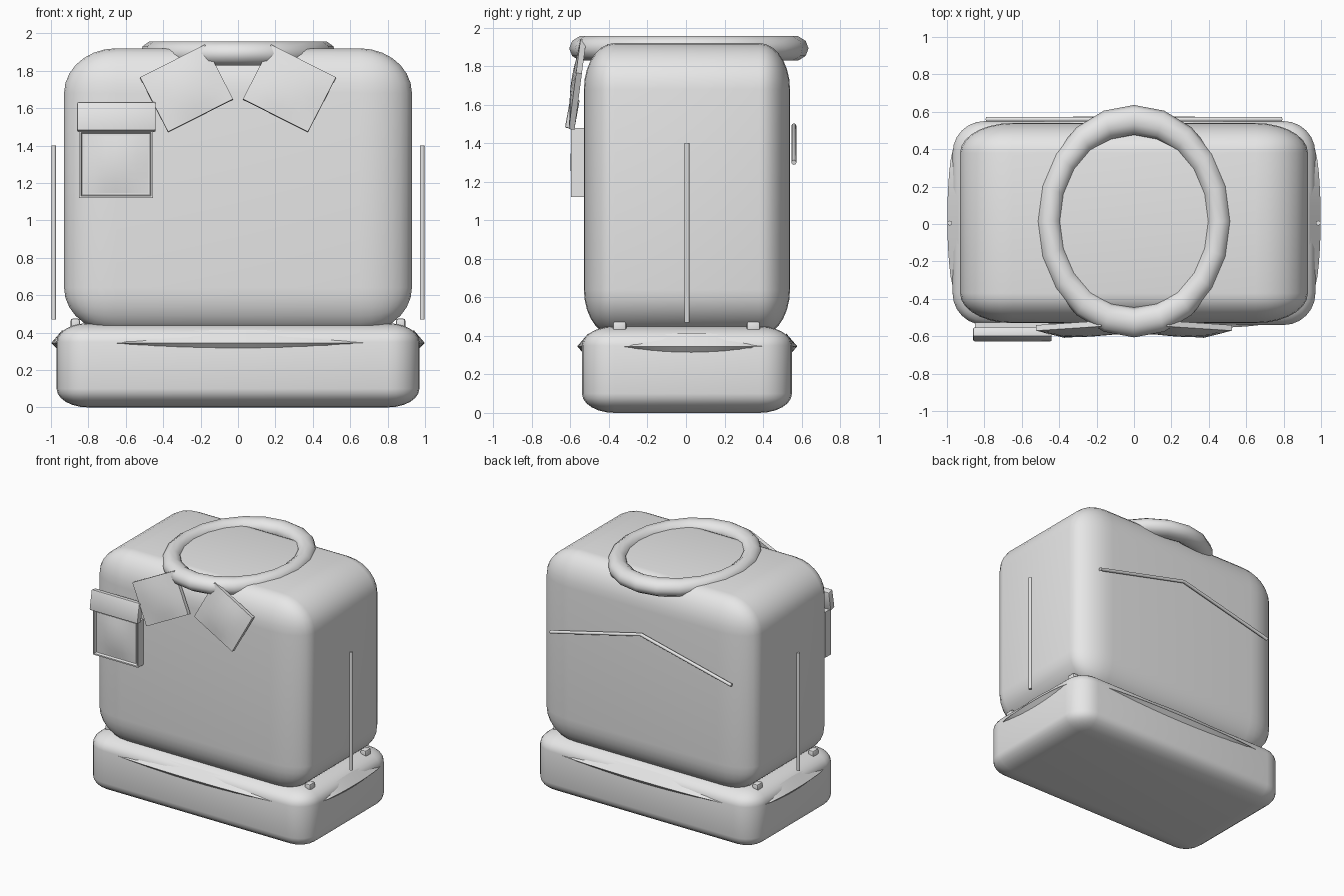
import bpy, bmesh, math
from mathutils import Matrix, Vector

cube = bpy.data.objects.get("Cube")
if cube:
    bpy.data.objects.remove(cube, do_unlink=True)

grey = bpy.data.materials.new("plain_grey")
grey.use_nodes = True
grey.diffuse_color = (0.8, 0.8, 0.8, 1)
grey.node_tree.nodes["Principled BSDF"].inputs["Base Color"].default_value = (0.8, 0.8, 0.8, 1)


def finish(name, bm, angle=40):
    """Turn a bmesh into a smooth shaded object."""
    bmesh.ops.recalc_face_normals(bm, faces=bm.faces)
    mesh = bpy.data.meshes.new(name)
    bm.to_mesh(mesh)
    bm.free()
    mesh.materials.append(grey)
    obj = bpy.data.objects.new(name, mesh)
    bpy.context.collection.objects.link(obj)
    bpy.ops.object.select_all(action='DESELECT')
    obj.select_set(True)
    bpy.context.view_layer.objects.active = obj
    bpy.ops.object.shade_smooth_by_angle(angle=math.radians(angle))
    return obj


def rounded_box(name, low, high, radii, segments=6, rot=None):
    """Box with a different rounding radius along each axis."""
    low, high, radii = Vector(low), Vector(high), Vector(radii)
    size = high - low
    bm = bmesh.new()
    bmesh.ops.create_cube(bm, size=1)
    bmesh.ops.scale(bm, vec=[s / r for s, r in zip(size, radii)], verts=bm.verts)
    bmesh.ops.bevel(bm, geom=bm.edges[:], offset=1, offset_type='OFFSET',
                    segments=segments, profile=0.5, affect='EDGES')
    bmesh.ops.scale(bm, vec=radii, verts=bm.verts)
    if rot:
        bm.transform(rot)
    bmesh.ops.translate(bm, vec=(low + high) / 2, verts=bm.verts)
    return finish(name, bm)


def domed_slab(name, centre, width, height, thick, bulge, rot):
    """Thin square panel with a softly domed front."""
    bm = bmesh.new()
    bmesh.ops.create_cube(bm, size=1)
    across = [e for e in bm.edges if abs((e.verts[0].co - e.verts[1].co).y) < 0.5]
    bmesh.ops.subdivide_edges(bm, edges=across, cuts=5, use_grid_fill=True)
    for v in bm.verts:
        u, w = 2 * v.co.x, 2 * v.co.z
        dome = bulge * (1 - u * u) * (1 - w * w) if v.co.y < 0 else 0
        v.co = (v.co.x * width, v.co.y * thick - dome, v.co.z * height)
    bm.transform(Matrix.Translation(centre) @ rot)
    return finish(name, bm)


def rod(name, points, radius):
    """Round rod along a path."""
    curve = bpy.data.curves.new(name, 'CURVE')
    curve.dimensions = '3D'
    curve.bevel_depth = radius
    curve.bevel_resolution = 2
    curve.use_fill_caps = True
    line = curve.splines.new('POLY')
    line.points.add(len(points) - 1)
    for p, co in zip(line.points, points):
        p.co = (*co, 1)
    curve.materials.append(grey)
    obj = bpy.data.objects.new(name, curve)
    bpy.context.collection.objects.link(obj)


def ridge(name, half, reach, turn, centre):
    """Tapered fold that sticks out of one side of the base."""
    bm = bmesh.new()
    rings = []
    steps = 12
    for i in range(steps + 1):
        t = 2 * i / steps - 1
        w = max(1 - t * t, 0.001) ** 0.7
        section = ((0.03, 0.07), (-reach, 0), (0.03, -0.065))
        rings.append([bm.verts.new((t * half, y * w if y < 0 else y, z * w))
                      for y, z in section])
    for a, b in zip(rings, rings[1:]):
        for k in range(3):
            n = (k + 1) % 3
            bm.faces.new((a[k], a[n], b[n], b[k]))
    bm.faces.new(rings[0])
    bm.faces.new(rings[-1])
    bm.transform(Matrix.Translation(centre) @ Matrix.Rotation(math.radians(turn), 4, 'Z'))
    finish(name, bm, 30)


# Main body and the cushion-like base
rounded_box("body", (-0.93, -0.53, 0.4), (0.93, 0.54, 1.92), (0.28, 0.16, 0.24), 7)
rounded_box("base", (-0.97, -0.54, 0), (0.97, 0.55, 0.45), (0.17, 0.17, 0.1))

# Folds around the base
ridge("front_ridge", 0.72, 0.03, 0, (0, -0.535, 0.345))
ridge("back_ridge", 0.72, 0.03, 180, (0, 0.548, 0.345))
for side, turn, label in ((1, 90, "left"), (-1, -90, "right")):
    ridge(label + "_ridge", 0.37, 0.03, turn, (side * 0.968, 0.03, 0.345))
    # Straight rod on each side
    rod(label + "_side_rod", [(side * 0.985, 0.005, z) for z in (0.47, 1.4)], 0.013)
    # Small tabs between body and base
    for y, place in ((-0.345, "front"), (0.35, "back")):
        rounded_box(f"{label}_{place}_tab", (side * 0.87 - 0.025, y - 0.035, 0.41),
                    (side * 0.87 + 0.025, y + 0.035, 0.475), (0.012, 0.012, 0.012), 2)
    # Tilted square flaps under the ring
    lean = Matrix.Rotation(-0.13, 4, 'X') @ Matrix.Rotation(side * math.radians(27), 4, 'Y')
    domed_slab(label + "_flap", (side * 0.275, -0.563, 1.705), 0.39, 0.33, 0.03, 0.02, lean)

# Bent rod across the back
rod("back_rod", [(-0.79, 0.56, 1.3), (0, 0.56, 1.49), (0.79, 0.56, 1.3)], 0.013)

# Oval ring on top
bpy.ops.mesh.primitive_torus_add(major_radius=0.455, minor_radius=0.067,
                                 major_segments=20, minor_segments=10,
                                 location=(0, 0.015, 1.892))
ring = bpy.context.object
ring.name = "top_ring"
ring.scale = (1, 1.19, 1)
ring.data.materials.append(grey)
bpy.ops.object.shade_smooth_by_angle(angle=math.radians(40))

# Pocket with a raised rim and a domed panel
bm = bmesh.new()
bmesh.ops.create_cube(bm, size=1)
bmesh.ops.scale(bm, vec=(0.395, 0.07, 0.36), verts=bm.verts)
bmesh.ops.translate(bm, vec=(-0.652, -0.562, 1.3), verts=bm.verts)
front = [f for f in bm.faces if f.normal.y < -0.5]
bmesh.ops.inset_region(bm, faces=front, thickness=0.015)
bmesh.ops.inset_region(bm, faces=front, thickness=0.008, depth=-0.02)
finish("pocket", bm)
domed_slab("pocket_panel", (-0.652, -0.572, 1.3), 0.34, 0.31, 0.02, 0.018, Matrix())

# Pocket lid
rounded_box("pocket_lid", (-0.86, -0.615, 1.475), (-0.44, -0.565, 1.63),
            (0.008, 0.008, 0.008), 2, Matrix.Rotation(-0.18, 4, 'X'))
